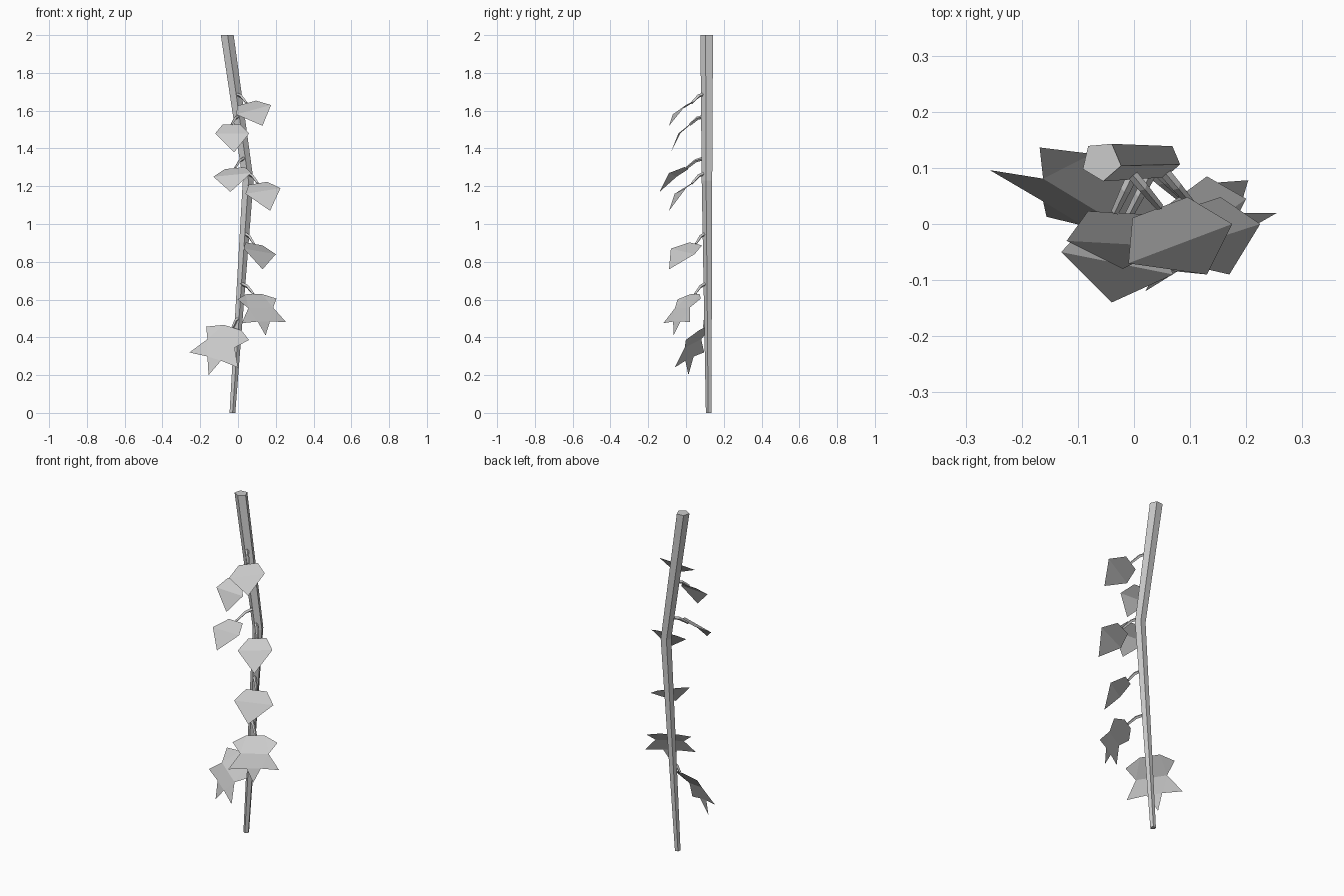
import bpy
import math
from mathutils import Vector

cube = bpy.data.objects.get("Cube")
if cube:
    bpy.data.objects.remove(cube, do_unlink=True)

grey = bpy.data.materials.new("plain grey")
grey.use_nodes = True
colour = (0.6, 0.6, 0.6, 1)
grey.diffuse_color = colour
grey.node_tree.nodes["Principled BSDF"].inputs["Base Color"].default_value = colour


def add_mesh(name, verts, faces):
    mesh = bpy.data.meshes.new(name)
    mesh.from_pydata([tuple(v) for v in verts], [], faces)
    mesh.materials.append(grey)
    mesh.update()
    obj = bpy.data.objects.new(name, mesh)
    bpy.context.collection.objects.link(obj)
    return obj


def tube(name, points, radii, sides, turn=0.0):
    """Faceted tube through the points, with parallel end rings and caps."""
    points = [Vector(p) for p in points]
    axis = points[-1] - points[0]
    if name == "stem":
        axis = Vector((0, 0, 1))
    rotation = axis.to_track_quat("Z", "Y")
    verts, faces = [], []
    for point, radius in zip(points, radii):
        for i in range(sides):
            a = turn + math.tau * i / sides
            verts.append(point + rotation @ Vector((radius * math.cos(a), radius * math.sin(a), 0)))
    for ring in range(len(points) - 1):
        for i in range(sides):
            a, b = ring * sides + i, ring * sides + (i + 1) % sides
            faces.append((a, b, b + sides, a + sides))
    faces.append(tuple(reversed(range(sides))))
    faces.append(tuple(range(len(verts) - sides, len(verts))))
    return add_mesh(name, verts, faces)


# Stem: five-sided, thicker towards the top, with one bend
foot, bend, top = Vector((-0.03, 0.121, 0)), Vector((0.053, 0.113, 1.23)), Vector((-0.058, 0.112, 2))
tube("stem", [foot, bend, top], [0.016, 0.03, 0.036], 5, math.radians(23))


def stem_at(z):
    if z < bend.z:
        return foot.lerp(bend, z / bend.z)
    return bend.lerp(top, (z - bend.z) / (top.z - bend.z))


# Half outlines in half-widths: sideways, towards the stalk, out of the blade
PLAIN = [(0.53, 0.72, -0.35), (1, 0, 0)]
LOBED = [(0.36, 1.28, -0.5), (0.88, 1.03, -0.3), (0.56, 0.62, -0.1), (1, 0, 0), (0.28, 0.05, 0)]
# Vertices run in left/right pairs, and the tip comes last
PLAIN_FACES = [(0, 2, 3, 1), (2, 4, 3)]
LOBED_FACES = [(0, 4, 5, 1), (0, 2, 4), (1, 5, 3), (4, 6, 8), (5, 9, 7), (4, 8, 9, 5), (8, 10, 9)]


def leaf(name, half, faces, side_a, side_b, tip, node_z):
    side_a, side_b, tip = Vector(side_a), Vector(side_b), Vector(tip)
    middle = (side_a + side_b) / 2
    h = (side_b - side_a).length / 2
    across = (side_b - side_a).normalized()
    along = (middle - tip).normalized()
    out = across.cross(along).normalized()
    verts = []
    for u, v, w in half:
        for sign in (-1, 1):
            verts.append(middle + h * (sign * u * across + v * along + w * out))
    base = (verts[0] + verts[1]) / 2
    verts.append(tip)
    add_mesh(name + "_leaf", verts, faces)
    # Bent stalk from the stem to the leaf base
    start = stem_at(node_z) + Vector((0, -0.012, 0))
    knee = start.lerp(base, 0.5) + Vector((0, 0, 0.012))
    tube(name + "_stalk", [start, knee, base], [0.01, 0.009, 0.007], 4)


# Plain leaves from the top down: two side points, tip, height of the stalk
plain_leaves = {
    "top_left": ((-0.01, -0.07, 1.58), (0.175, 0, 1.63), (0.13, -0.09, 1.52), 1.69),
    "top_right": ((-0.12, -0.03, 1.48), (0.06, -0.04, 1.48), (-0.02, -0.08, 1.38), 1.57),
    "middle_right": ((-0.13, -0.05, 1.25), (0.07, -0.09, 1.27), (-0.04, -0.14, 1.17), 1.35),
    "middle_left": ((0.04, -0.06, 1.16), (0.225, 0, 1.19), (0.17, -0.09, 1.07), 1.27),
    "lower_left": ((0.03, -0.08, 0.87), (0.2, 0.045, 0.84), (0.13, -0.09, 0.76), 0.95),
}
for name, data in plain_leaves.items():
    leaf(name, PLAIN, PLAIN_FACES, *data)

# Large five-lobed leaves near the foot
leaf("bottom_left", LOBED, LOBED_FACES,
     (0.02, -0.12, 0.475), (0.255, 0.02, 0.48), (0.146, -0.066, 0.41), 0.685)
leaf("bottom_right", LOBED, LOBED_FACES,
     (-0.257, 0.096, 0.32), (0, -0.06, 0.24), (-0.156, 0.013, 0.2), 0.5)
